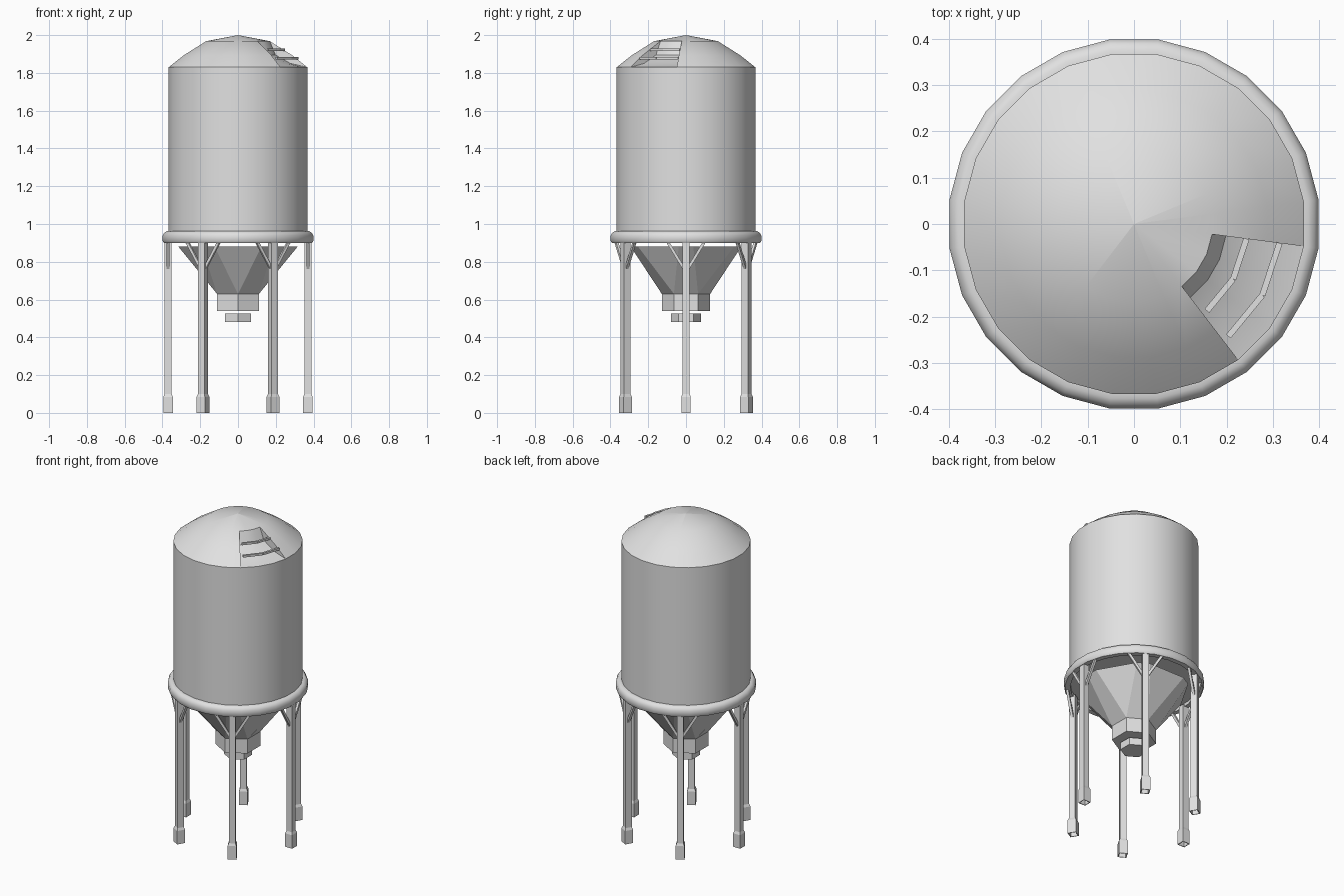
import bpy, bmesh
from math import sin, cos, radians
from mathutils import Vector, Matrix

cube = bpy.data.objects.get("Cube")
if cube:
    bpy.data.objects.remove(cube, do_unlink=True)

steel = bpy.data.materials.new("galvanised_grey")
steel.use_nodes = True
GREY = (0.75, 0.75, 0.75, 1)
steel.diffuse_color = GREY
steel.node_tree.nodes["Principled BSDF"].inputs["Base Color"].default_value = GREY

SEGMENTS = 24
STEP = 360 / SEGMENTS


def polar(r, deg, z):
    return Vector((r * cos(radians(deg)), r * sin(radians(deg)), z))


def finish(name, bm, smooth=None, fix=True):
    bmesh.ops.remove_doubles(bm, verts=bm.verts, dist=0.0001)
    if fix:
        bmesh.ops.recalc_face_normals(bm, faces=bm.faces)
    mesh = bpy.data.meshes.new(name)
    bm.to_mesh(mesh)
    bm.free()
    mesh.materials.append(steel)
    if smooth:
        mesh.shade_smooth()
        mesh.set_sharp_from_angle(angle=radians(smooth))
    obj = bpy.data.objects.new(name, mesh)
    bpy.context.collection.objects.link(obj)
    return obj


def loft(bm, loops, closed=True, skip=None):
    """Join successive loops of points with quads."""
    rows = [[bm.verts.new(p) for p in loop] for loop in loops]
    n = len(rows[0])
    for k, (a, b) in enumerate(zip(rows, rows[1:])):
        for i in range(n if closed else n - 1):
            if not (skip and skip(k, i)):
                j = (i + 1) % n
                bm.faces.new((a[i], a[j], b[j], b[i]))
    return rows


def circle(r, z):
    return [polar(r, (i + 0.5) * STEP, z) for i in range(SEGMENTS)]


def tube(bm, start, end, size, side):
    """Square bar between two points; side is one cross-section axis."""
    axis = (end - start).normalized()
    u = (side - axis * side.dot(axis)).normalized() * size / 2
    v = axis.cross(u)
    rows = loft(bm, [[p + u + v, p - u + v, p - u - v, p + u - v][:]
                     for p in (start, end)])
    for row in rows:
        bm.faces.new(row)


# Tank wall with a closed underside
bm = bmesh.new()
rows = loft(bm, [circle(0.37, 0.92), circle(0.37, 1.83)])
bm.faces.new(rows[0][::-1])
finish("tank_wall", bm, 40, fix=False)

# Domed roof with a three-segment gap for the hatch
ROOF = [(0.37, 1.83), (0.29, 1.893), (0.17, 1.968), (0.0001, 2.0)]
bm = bmesh.new()
loft(bm, [circle(r, z) for r, z in ROOF],
     skip=lambda k, i: k < 2 and SEGMENTS - 4 <= i < SEGMENTS - 1)
finish("domed_roof", bm, 40, fix=False)

# Sunken hatch: curved floor and two side walls
FLOOR = [ROOF[0], (0.28, 1.85), (0.20, 1.895), ROOF[2]]
ANGLES = [-3.5 * STEP, -2.5 * STEP, -1.5 * STEP, -0.5 * STEP]
bm = bmesh.new()
loft(bm, [[polar(r, a, z) for a in ANGLES] for r, z in FLOOR], closed=False)
for a in (ANGLES[0], ANGLES[-1]):
    outline = ROOF[:3] + FLOOR[2:0:-1]
    if a == ANGLES[0]:
        outline = outline[::-1]
    bm.faces.new([bm.verts.new(polar(r, a, z)) for r, z in outline])
finish("roof_hatch_recess", bm, 35, fix=False)

# Bent rungs across the hatch
bm = bmesh.new()
for r, z in ((0.245, 1.922), (0.317, 1.878)):
    points = [polar(r, a, z) for a in (-50, -29, -7.5)]
    for p, q in zip(points, points[1:]):
        tube(bm, p, q, 0.013, Vector((0, 0, 1)))
finish("hatch_rungs", bm)

# Support ring around the base of the tank
bm = bmesh.new()
RING = [(0.365, 0.90), (0.395, 0.90), (0.402, 0.91), (0.402, 0.94),
        (0.393, 0.955), (0.38, 0.962), (0.365, 0.962), (0.365, 0.90)]
loft(bm, [circle(r, z) for r, z in RING])
finish("support_ring", bm, 50)


# Hopper: a blunted hexagon tapering into a hexagonal neck
def hexagon(r, z, blunt=0):
    return [polar(r, 30 + 60 * k + s * blunt, z) for k in range(6) for s in (-1, 1)]


def hopper_part(name, sections):
    bm = bmesh.new()
    loops = [hexagon(*s) for s in sections]
    loops = [hexagon(0.0001, sections[0][1])] + loops + [hexagon(0.0001, sections[-1][1])]
    loft(bm, loops)
    bmesh.ops.remove_doubles(bm, verts=bm.verts, dist=0.001)
    bmesh.ops.dissolve_degenerate(bm, edges=bm.edges, dist=0.0005)
    finish(name, bm)


hopper_part("hopper_cone", [(0.318, 0.88, 23), (0.128, 0.63)])
hopper_part("hopper_neck", [(0.128, 0.635), (0.128, 0.54)])
hopper_part("outlet_collar", [(0.079, 0.525), (0.079, 0.48)])

# Six legs, each with a hollow foot and a pair of braces
for k in range(6):
    angle = 60 * k
    bm = bmesh.new()
    out, side = polar(1, angle, 0), polar(1, angle + 90, 0)
    base = out * 0.37
    up = Vector((0, 0, 1))
    tube(bm, base + up * 0.09, base + up * 0.91, 0.038, side)
    profile = [(0.038, 0.1), (0.05, 0.085), (0.05, 0), (0.042, 0), (0.042, 0.07)]
    rows = loft(bm, [[base + up * z + (out * a + side * b) * w / 2
                      for a, b in ((1, 1), (-1, 1), (-1, -1), (1, -1))]
                     for w, z in profile])
    bm.faces.new(rows[-1])
    for s in (-1, 1):
        tube(bm, base + side * s * 0.012 + up * 0.765,
             base + side * s * 0.1 + up * 0.91, 0.015, out)
    finish(f"leg_{k + 1}", bm)
